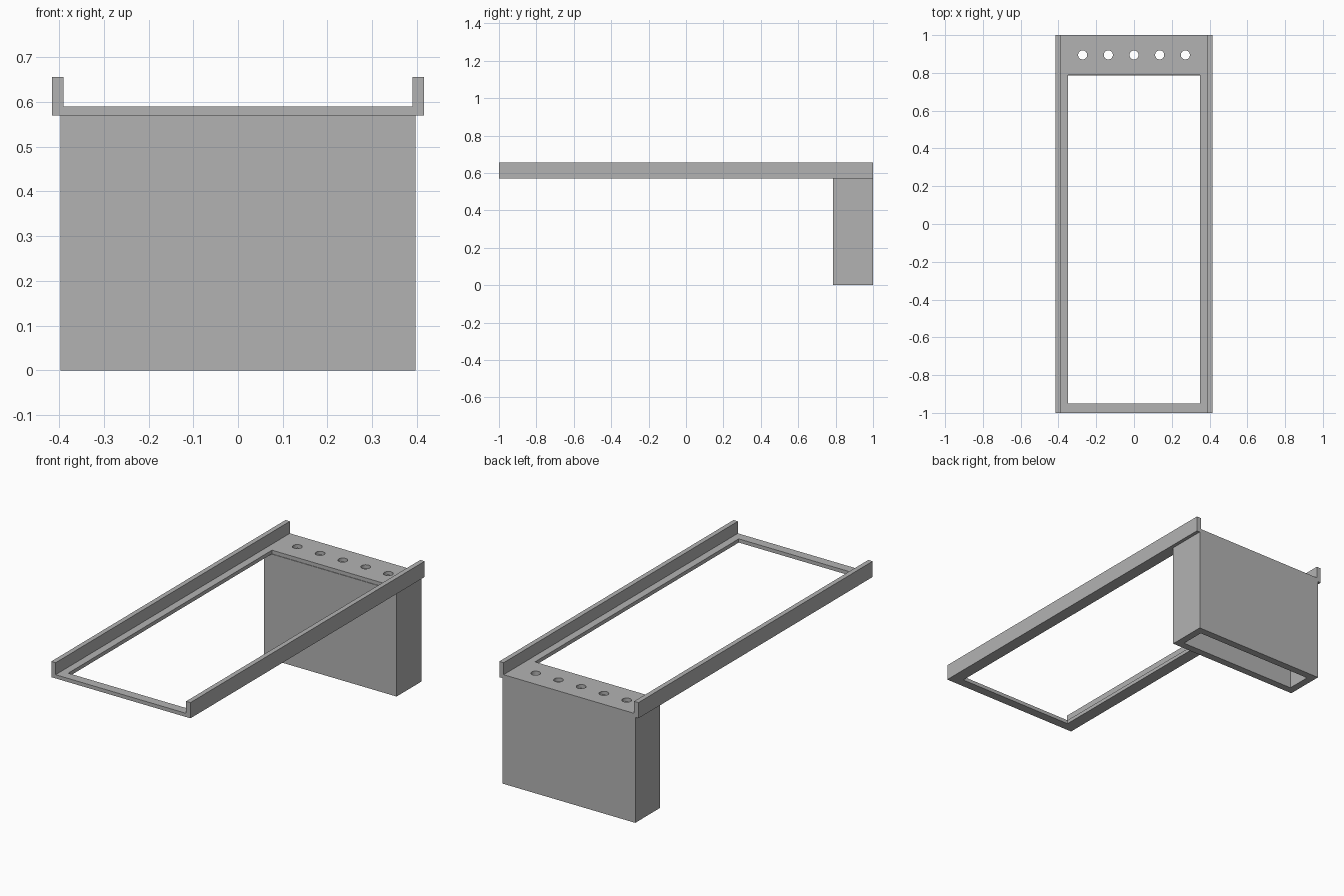
import bpy, math

if "Cube" in bpy.data.objects:
    bpy.data.objects.remove(bpy.data.objects["Cube"])

grey = bpy.data.materials.new("light_grey")
grey.diffuse_color = (0.45, 0.45, 0.45, 1)
grey.use_nodes = True
grey.node_tree.nodes["Principled BSDF"].inputs["Base Color"].default_value = grey.diffuse_color


def rect(x0, x1, y0, y1):
    return [(x0, y0), (x1, y0), (x1, y1), (x0, y1)]


def circle(cx, cy, r, n=32):
    return [(cx + r * math.cos(2 * math.pi * i / n),
             cy + r * math.sin(2 * math.pi * i / n)) for i in range(n)]


def slab(name, loops, z0, z1):
    """Extrude nested flat outlines (first is outer, the rest are holes)."""
    cu = bpy.data.curves.new(name, 'CURVE')
    cu.dimensions = '2D'
    cu.fill_mode = 'BOTH'
    cu.extrude = (z1 - z0) / 2
    for pts in loops:
        sp = cu.splines.new('POLY')
        sp.points.add(len(pts) - 1)
        for p, (x, y) in zip(sp.points, pts):
            p.co = (x, y, 0, 1)
        sp.use_cyclic_u = True
    tmp = bpy.data.objects.new(name + "_outline", cu)
    bpy.context.collection.objects.link(tmp)
    bpy.context.view_layer.update()
    dg = bpy.context.evaluated_depsgraph_get()
    me = bpy.data.meshes.new_from_object(tmp.evaluated_get(dg))
    bpy.data.objects.remove(tmp)
    for poly in me.polygons:
        poly.use_smooth = False
    me.materials.clear()
    me.materials.append(grey)
    ob = bpy.data.objects.new(name, me)
    ob.location.z = (z0 + z1) / 2
    bpy.context.collection.objects.link(ob)
    return ob


# Flat frame with large opening and a row of five holes
holes = [circle(i * 0.136, 0.895, 0.024) for i in range(-2, 3)]
slab("frame_plate", [rect(-0.39, 0.39, -1, 1), rect(-0.35, 0.35, -0.95, 0.79)] + holes, 0.57, 0.59)

# Raised side rails
for side, x0, x1 in (("left", -0.416, -0.39), ("right", 0.39, 0.416)):
    slab(side + "_rail", [rect(x0, x1, -1, 1)], 0.57, 0.655)

# Hollow box under the back, open at the bottom
w = 0.04
slab("hollow_box", [rect(-0.397, 0.397, 0.787, 1),
                    rect(-0.397 + w, 0.397 - w, 0.787 + w, 1 - w)], 0, 0.57)
